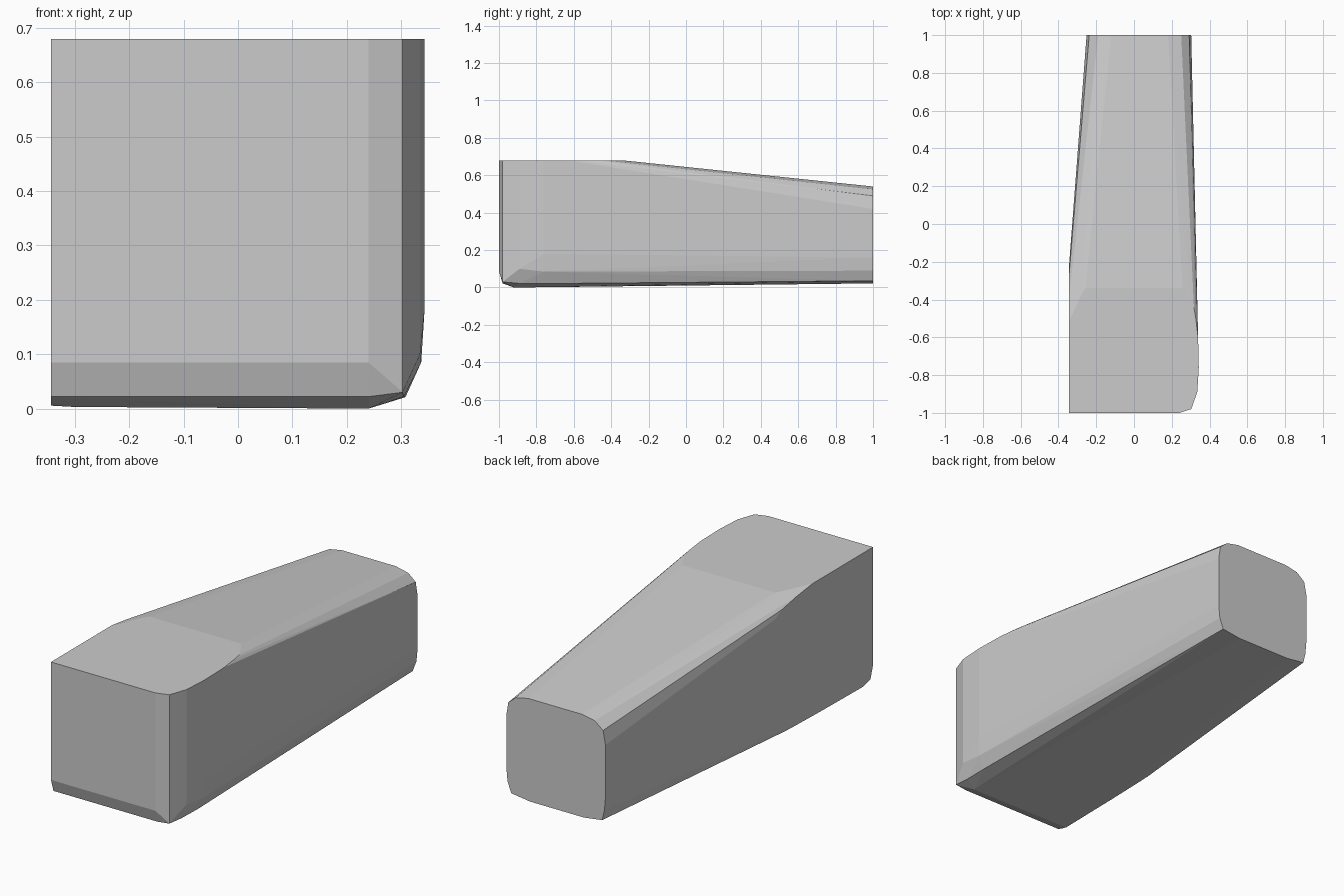
import bpy, bmesh

if "Cube" in bpy.data.objects:
    bpy.data.objects.remove(bpy.data.objects["Cube"])

bm = bmesh.new()


def section(y, pts):
    for x, z in pts:
        bm.verts.new((x, y, z))


# Small rear end: rounded rectangle
section(1.0, [(0.17, 0.022), (0.275, 0.036), (0.296, 0.09), (0.303, 0.16),
              (0.303, 0.42), (0.292, 0.49), (0.25, 0.525), (0.18, 0.54),
              (-0.12, 0.54), (-0.19, 0.527), (-0.237, 0.49), (-0.251, 0.42),
              (-0.251, 0.16), (-0.245, 0.09), (-0.232, 0.036), (-0.13, 0.022)])

# Wide front section, oversize at the left and top where it is cut flat
section(-0.76, [(0.308, 0.021), (0.337, 0.085), (0.343, 0.18), (0.343, 0.70),
                (0.332, 0.714), (0.28, 0.724), (-0.30, 0.724), (-0.385, 0.70),
                (-0.385, 0.10), (-0.383, 0.012)])

# Rounded front end: underside, corner column steps and front face
section(-0.92, [(0.24, 0.0), (-0.30, 0.003), (-0.39, 0.008)])
section(-0.89, [(0.335, 0.10), (0.335, 0.70), (0.305, 0.022)])
section(-0.98, [(0.303, 0.03), (0.303, 0.72), (0.24, 0.022),
                (-0.39, 0.022), (-0.39, 0.72)])
section(-1.0, [(0.24, 0.085), (0.24, 0.72), (-0.39, 0.085), (-0.39, 0.72)])

hull = bmesh.ops.convex_hull(bm, input=bm.verts[:])
loose = [v for v in bm.verts if not v.link_faces]
bmesh.ops.delete(bm, geom=loose, context='VERTS')

# Flat cuts on the left side and the top
for co, no in (((-0.344, 0, 0), (-1, 0, 0)), ((0, 0, 0.68), (0, 0, 1))):
    bmesh.ops.bisect_plane(bm, geom=bm.verts[:] + bm.edges[:] + bm.faces[:],
                           plane_co=co, plane_no=no, clear_outer=True)
    rim = [e for e in bm.edges if e.is_boundary]
    bmesh.ops.contextual_create(bm, geom=rim)

bmesh.ops.dissolve_limit(bm, angle_limit=0.01, verts=bm.verts[:], edges=bm.edges[:])
bmesh.ops.recalc_face_normals(bm, faces=bm.faces[:])
mesh = bpy.data.meshes.new("tapered_block")
bm.to_mesh(mesh)
bm.free()
block = bpy.data.objects.new("tapered_block", mesh)
bpy.context.collection.objects.link(block)
